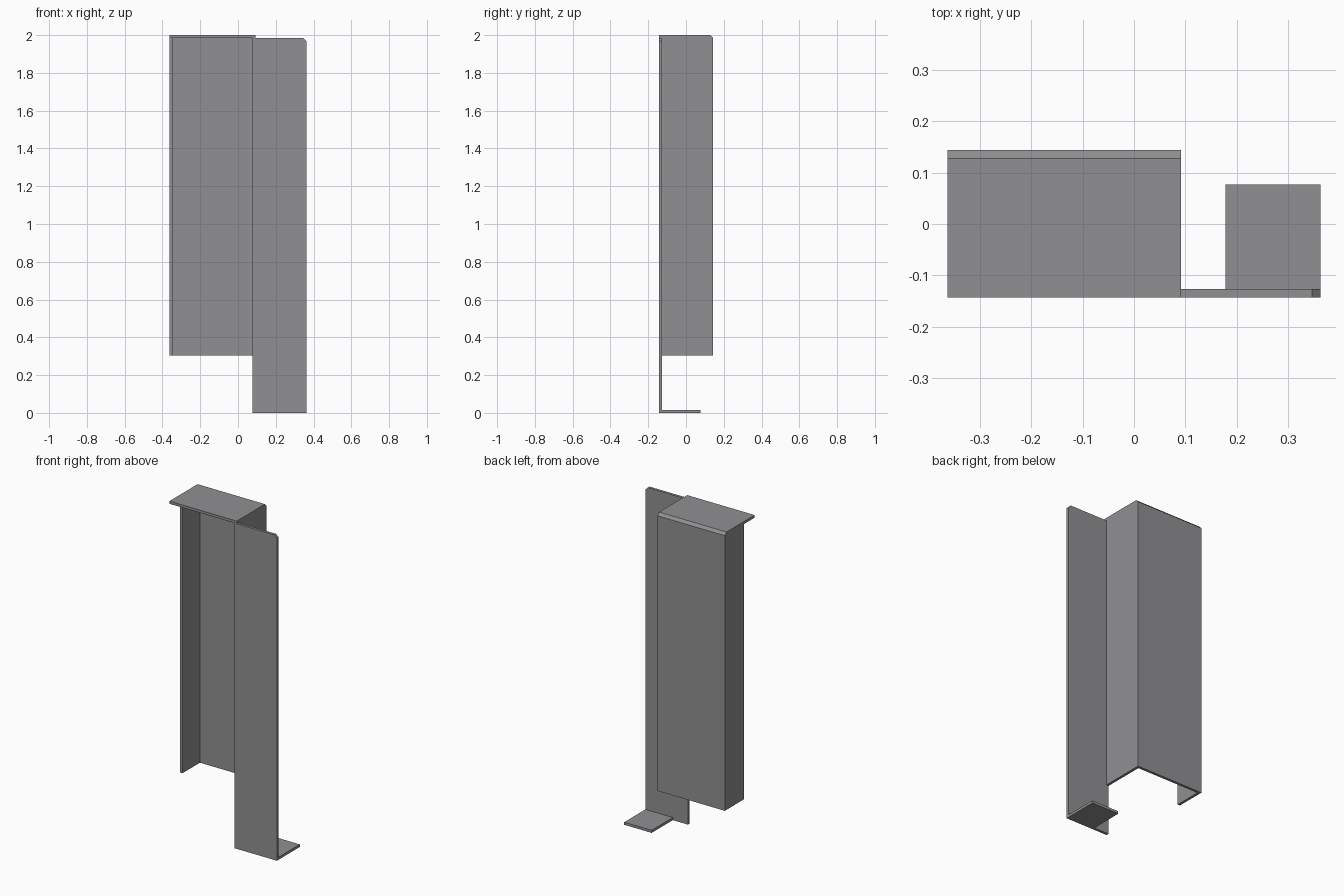
import bpy
import bmesh
from mathutils import Vector

if "Cube" in bpy.data.objects:
    bpy.data.objects.remove(bpy.data.objects["Cube"])

T = 0.016                      # sheet thickness
X0, X1 = -0.363, 0.363
Y0, Y1 = -0.143, 0.144
XW = 0.092                     # outer face of the web
ZB, ZT = 0.305, 2.0            # bottom and top of the folded channel

# Dark grey sheet metal
metal = bpy.data.materials.new("dark_grey_metal")
metal.diffuse_color = (0.28, 0.28, 0.29, 1)
metal.use_nodes = True
metal.node_tree.nodes["Principled BSDF"].inputs["Base Color"].default_value = metal.diffuse_color


def prism(name, profile, axis, lo, hi):
    """Extrude a 2D profile along an axis (0 = x, 1 = y)."""
    bm = bmesh.new()
    verts = []
    for a, z in profile:
        co = (lo, a, z) if axis == 0 else (a, lo, z)
        verts.append(bm.verts.new(co))
    face = bm.faces.new(verts)
    ext = bmesh.ops.extrude_face_region(bm, geom=[face])
    moved = [g for g in ext["geom"] if isinstance(g, bmesh.types.BMVert)]
    shift = Vector((0, 0, 0))
    shift[axis] = hi - lo
    bmesh.ops.translate(bm, verts=moved, vec=shift)
    bmesh.ops.recalc_face_normals(bm, faces=bm.faces)
    mesh = bpy.data.meshes.new(name)
    bm.to_mesh(mesh)
    bm.free()
    mesh.materials.append(metal)
    obj = bpy.data.objects.new(name, mesh)
    bpy.context.collection.objects.link(obj)
    return obj


def box(name, x, y, z):
    profile = [(x[0], z[0]), (x[1], z[0]), (x[1], z[1]), (x[0], z[1])]
    return prism(name, profile, 1, y[0], y[1])


# Back panel and top plate: one bent sheet with a chamfered fold
prism("back_and_top_plate",
      [(Y1, ZB), (Y1, ZT - T), (Y1 - T, ZT), (Y0, ZT),
       (Y0, ZT - T), (Y1 - T, ZT - T), (Y1 - T, ZB)],
      0, X0, XW)

# Short return on the left edge
box("left_return", (X0, X0 + T), (-0.04, Y1 - T), (ZB, ZT - T))

# Web joining the back panel to the front flange
box("web", (XW - T, XW), (Y0 + T, Y1 - T), (ZB, ZT - T))

# Tall front flange with one clipped corner
prism("front_flange",
      [(XW - T, 0), (X1, 0), (X1, ZT - 2 * T), (X1 - T, ZT - T), (XW - T, ZT - T)],
      1, Y0, Y0 + T)

# Foot tab
box("foot_tab", (0.178, X1), (Y0 + T, 0.077), (0, T))
